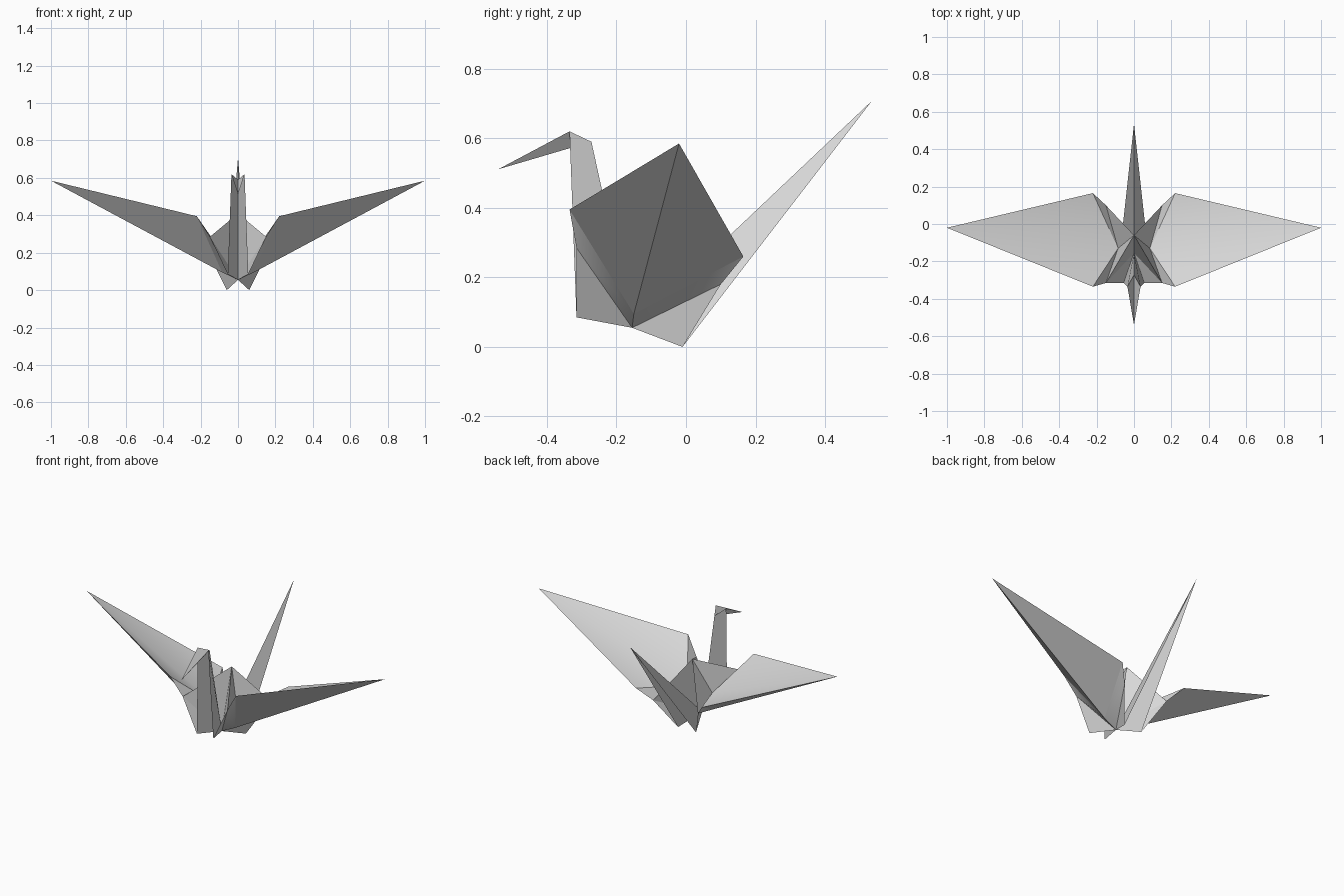
import bpy
import bmesh
import math
from mathutils import Vector

old = bpy.data.objects.get("Cube")
if old:
    bpy.data.objects.remove(old, do_unlink=True)

# One plain paper colour
paper = bpy.data.materials.new("white_paper")
paper.use_nodes = True
colour = (0.7, 0.7, 0.7, 1.0)
paper.diffuse_color = colour
bsdf = next(n for n in paper.node_tree.nodes if n.type == "BSDF_PRINCIPLED")
bsdf.inputs["Base Color"].default_value = colour

# Fold points of the +x half; the other half is mirrored
P = {
    "keel": (0, -0.155, 0.055),
    "hump": (0, -0.06, 0.41),
    "body_front": (0.15, -0.315, 0.285),
    "body_rear": (0.15, 0.1, 0.18),
    "neck_base": (0.055, -0.315, 0.085),
    "tail_base": (0.06, -0.01, 0),
    "tail_tip": (0, 0.535, 0.708),
    "wing_tip": (1, -0.02, 0.585),
    "wing_front": (0.22, -0.335, 0.395),
    "wing_rear": (0.22, 0.165, 0.26),
    "wing_root": (0.085, -0.15, 0.095),
    "wing_valley": (0.085, -0.13, 0.2),
    "crown": (0.035, -0.335, 0.62),
    "nape": (0, -0.272, 0.59),
    "beak": (0, -0.54, 0.511),
}


def fold(name, faces, toward):
    """Mirrored sheet of folded faces, with normals turned toward a direction."""
    bm = bmesh.new()
    verts = {}
    for face in faces:
        for key in face.split():
            if key not in verts:
                verts[key] = bm.verts.new(P[key])
        bm.faces.new([verts[key] for key in face.split()])
    bm.normal_update()
    for f in bm.faces:
        if f.normal.dot(Vector(toward)) < 0:
            f.normal_flip()
    # Mirror across x = 0 and weld the spine
    geom = bm.verts[:] + bm.edges[:] + bm.faces[:]
    copy = bmesh.ops.duplicate(bm, geom=geom)["geom"]
    for v in copy:
        if isinstance(v, bmesh.types.BMVert):
            v.co.x *= -1
    bmesh.ops.reverse_faces(bm, faces=[f for f in copy if isinstance(f, bmesh.types.BMFace)])
    bmesh.ops.remove_doubles(bm, verts=bm.verts[:], dist=0.0005)
    for f in bm.faces:
        f.smooth = True
    mesh = bpy.data.meshes.new(name)
    bm.to_mesh(mesh)
    bm.free()
    mesh.set_sharp_from_angle(angle=math.radians(35))
    mesh.materials.append(paper)
    obj = bpy.data.objects.new(name, mesh)
    bpy.context.collection.objects.link(obj)


# Wings: a softly dished upper sheet, two halves meeting in a ridge below
fold("wing_tops", [
    "wing_tip wing_front wing_valley",
    "wing_tip wing_valley wing_rear",
    "wing_front body_front wing_valley",
    "wing_rear wing_valley body_rear",
], (0, 0, 1))
fold("wing_undersides", [
    "wing_tip wing_front wing_root",
    "wing_tip wing_root wing_rear",
], (0.3, 0, -1))

# Body: outer walls
fold("body_sides", [
    "wing_front body_front wing_root",
    "wing_rear wing_root body_rear",
    "body_front neck_base keel",
    "body_front keel wing_root",
    "body_rear keel tail_base",
    "body_rear wing_root keel",
], (1, 0, -0.5))

# Central hump with its tucked front and rear pockets
fold("hump_sides", [
    "hump body_front wing_valley",
    "hump wing_valley body_rear",
], (0.5, 0, 1))
fold("hump_front", ["hump body_front keel"], (-0.3, -1, 0))
fold("hump_back", ["hump body_rear keel"], (-0.3, 1, 0))

# Neck, head and tail: narrow V-folded strips
fold("neck", ["keel neck_base crown nape"], (1, 0, 0))
fold("head", ["nape crown beak"], (1, 0, -0.2))
fold("tail", ["keel tail_base tail_tip"], (1, 0, 0.2))
